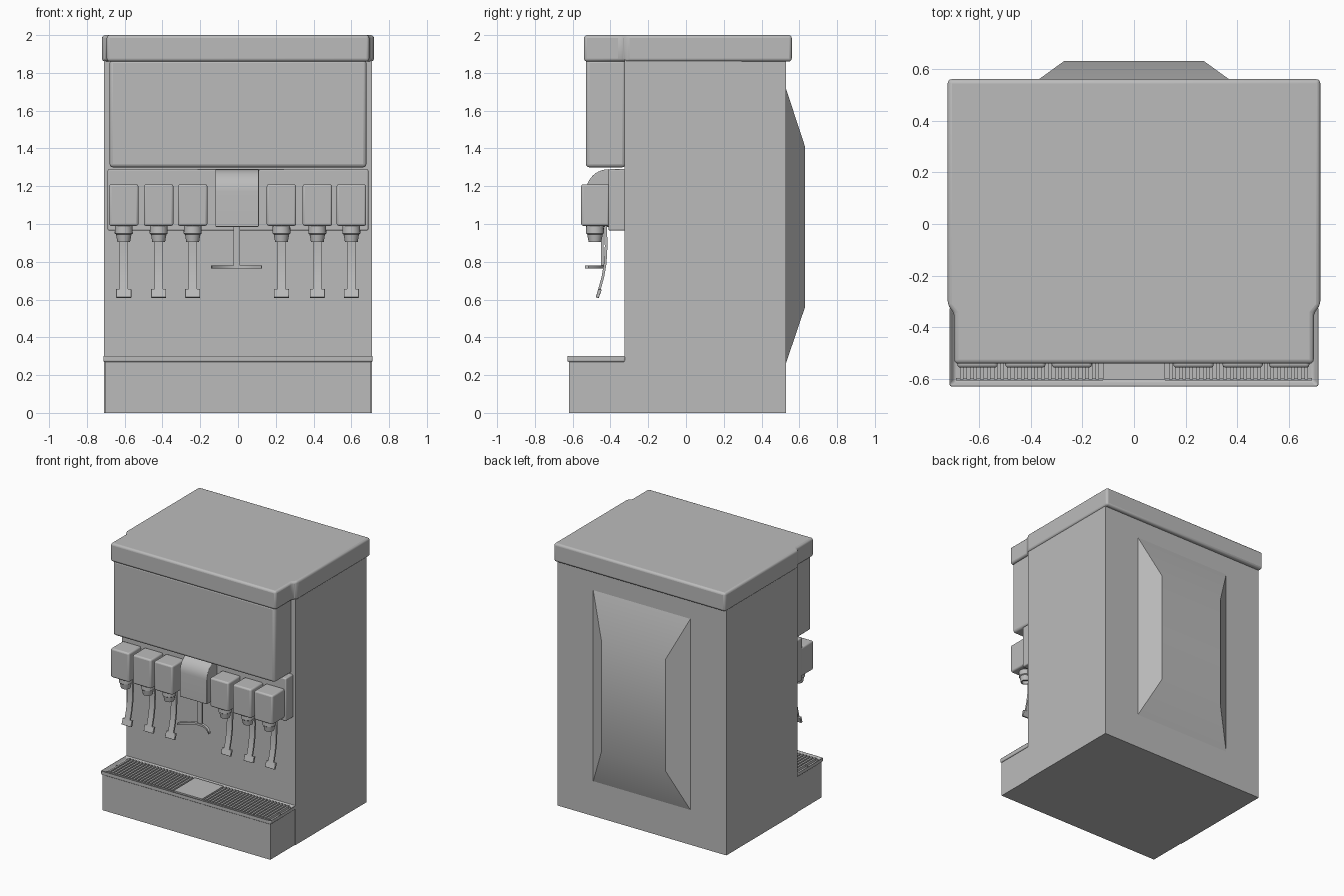
import bpy, bmesh, math
from mathutils import Vector, Matrix

if "Cube" in bpy.data.objects:
    bpy.data.objects.remove(bpy.data.objects["Cube"], do_unlink=True)

grey = bpy.data.materials.new("brushed_grey")
grey.use_nodes = True
grey.diffuse_color = (0.5, 0.5, 0.5, 1)
grey.node_tree.nodes["Principled BSDF"].inputs["Base Color"].default_value = (0.5, 0.5, 0.5, 1)


def finish(bm, name, bevel=0.0, segments=3):
    """Turn a bmesh into a shaded object with optional rounded edges."""
    bmesh.ops.recalc_face_normals(bm, faces=bm.faces)
    mesh = bpy.data.meshes.new(name)
    bm.to_mesh(mesh)
    bm.free()
    mesh.materials.append(grey)
    ob = bpy.data.objects.new(name, mesh)
    bpy.context.collection.objects.link(ob)
    bpy.ops.object.select_all(action="DESELECT")
    ob.select_set(True)
    bpy.context.view_layer.objects.active = ob
    if bevel:
        mod = ob.modifiers.new("rounded_edges", "BEVEL")
        mod.width, mod.segments = bevel, segments
        mod.limit_method = "ANGLE"
    bpy.ops.object.shade_smooth_by_angle(angle=math.radians(35))
    return ob


def add_box(bm, x, y, z):
    size = Matrix.Diagonal((x[1] - x[0], y[1] - y[0], z[1] - z[0], 1))
    mid = Vector((sum(x) / 2, sum(y) / 2, sum(z) / 2))
    return bmesh.ops.create_cube(bm, size=1, matrix=Matrix.Translation(mid) @ size)


def box(name, x, y, z, bevel=0.0):
    bm = bmesh.new()
    add_box(bm, x, y, z)
    return finish(bm, name, bevel)


def prism(name, outline, span, axis, bevel=0.0):
    """Extrude an outline: (y, z) points along X, or (x, y) points along Z."""
    bm = bmesh.new()
    lo, hi = span
    put = (lambda p: (lo, *p)) if axis == "X" else (lambda p: (*p, lo))
    step = Vector((hi - lo, 0, 0)) if axis == "X" else Vector((0, 0, hi - lo))
    face = bm.faces.new([bm.verts.new(put(p)) for p in outline])
    out = bmesh.ops.extrude_face_region(bm, geom=[face])
    bmesh.ops.translate(bm, vec=step, verts=[v for v in out["geom"] if isinstance(v, bmesh.types.BMVert)])
    return finish(bm, name, bevel)


def lathe(name, profile, x, y, sides=20):
    bm = bmesh.new()
    rings = []
    for r, z in profile:
        angles = [2 * math.pi * i / sides for i in range(sides)]
        rings.append([bm.verts.new((x + r * math.cos(a), y + r * math.sin(a), z)) for a in angles])
    for a, b in zip(rings, rings[1:]):
        for i in range(sides):
            j = (i + 1) % sides
            bm.faces.new((a[i], a[j], b[j], b[i]))
    bm.faces.new(rings[0])
    bm.faces.new(rings[-1])
    return finish(bm, name)


# Cabinet, upper front panel and valve backing
box("cabinet", (-0.71, 0.71), (-0.325, 0.53), (0, 1.87))
box("upper_panel", (-0.68, 0.68), (-0.53, -0.32), (1.30, 1.87), 0.018)
box("valve_backing", (-0.69, 0.69), (-0.41, -0.32), (0.965, 1.29), 0.008)

# Lid, narrower at the front
half = [(0.695, -0.54), (0.695, -0.345), (0.72, -0.315), (0.72, 0.56)]
prism("lid", half + [(-x, y) for x, y in reversed(half)], (1.86, 2.0), "Z", 0.016)

# Raised tapering panel on the back
bm = bmesh.new()
rings = []
for w, y, low, high in ((0.415, 0.525, 0.25, 1.73), (0.27, 0.63, 0.56, 1.41)):
    rings.append([bm.verts.new(p) for p in ((-w, y, low), (w, y, low), (w, y, high), (-w, y, high))])
for i in range(4):
    j = (i + 1) % 4
    bm.faces.new((rings[0][i], rings[0][j], rings[1][j], rings[1][i]))
bm.faces.new(rings[1])
bm.faces.new(rings[0])
finish(bm, "back_panel")

# Drip tray with a sunken rim
box("tray_body", (-0.705, 0.705), (-0.62, -0.32), (0, 0.272))
bm = bmesh.new()
add_box(bm, (-0.713, 0.713), (-0.628, -0.322), (0.27, 0.305))
bm.faces.ensure_lookup_table()
top = max(bm.faces, key=lambda f: f.calc_center_median().z)
bmesh.ops.inset_region(bm, faces=[top], thickness=0.028)
bmesh.ops.translate(bm, vec=(0, 0, -0.027), verts=top.verts)
finish(bm, "tray_rim", 0.008)

# Drip grille: slats either side of a plain plate
bm = bmesh.new()
add_box(bm, (-0.12, 0.12), (-0.602, -0.345), (0.275, 0.298))
for side in (-1, 1):
    for i in range(21):
        x = side * (0.142 + i * 0.0262)
        add_box(bm, (x - 0.007, x + 0.007), (-0.602, -0.345), (0.276, 0.297))
    ends = sorted((side * 0.12, side * 0.688))
    for y in (-0.6, -0.475, -0.35):
        add_box(bm, ends, (y - 0.005, y + 0.005), (0.274, 0.29))
finish(bm, "drip_grille")

# Six valves, each with a nozzle, lever and paddle
lever_path = [(-0.425, 0.99), (-0.423, 0.88), (-0.428, 0.79), (-0.44, 0.72), (-0.462, 0.64)]
lever = [(y - 0.007, z) for y, z in lever_path] + [(y + 0.007, z) for y, z in reversed(lever_path)]
paddle = [(-0.464, 0.657), (-0.446, 0.652), (-0.462, 0.608), (-0.478, 0.612)]
nozzle = [(0.046, 0.995), (0.048, 0.95), (0.041, 0.945), (0.034, 0.906), (0.026, 0.906), (0.024, 0.93)]
for n, x in enumerate((-0.605, -0.42, -0.24, 0.23, 0.42, 0.60), 1):
    box(f"valve_{n}", (x - 0.078, x + 0.078), (-0.555, -0.405), (0.99, 1.21), 0.012)
    lathe(f"nozzle_{n}", nozzle, x, -0.482)
    prism(f"lever_{n}", lever, (x - 0.022, x + 0.022), "X")
    prism(f"paddle_{n}", paddle, (x - 0.04, x + 0.04), "X", 0.003)

# Centre ice chute with a rounded top
arc = [(-0.41 - 0.12 * math.cos(a), 1.17 + 0.12 * math.sin(a))
       for a in (math.pi / 2 * i / 10 for i in range(11))]
prism("ice_chute", [(-0.405, 0.985), (-0.53, 0.985)] + arc + [(-0.405, 1.29)], (-0.12, 0.11), "X", 0.005)

# Ice lever with a crescent push bar
box("ice_lever", (-0.025, 0.011), (-0.45, -0.436), (0.775, 0.99))
ts = [i / 8 - 1 for i in range(17)]
bow = [(-0.007 + 0.135 * t, -0.435 - 0.08 * t * t) for t in ts]
inner = [(x * 0.97, y - 0.02) for x, y in reversed(bow)]
prism("ice_push_bar", bow + inner, (0.764, 0.78), "Z")
